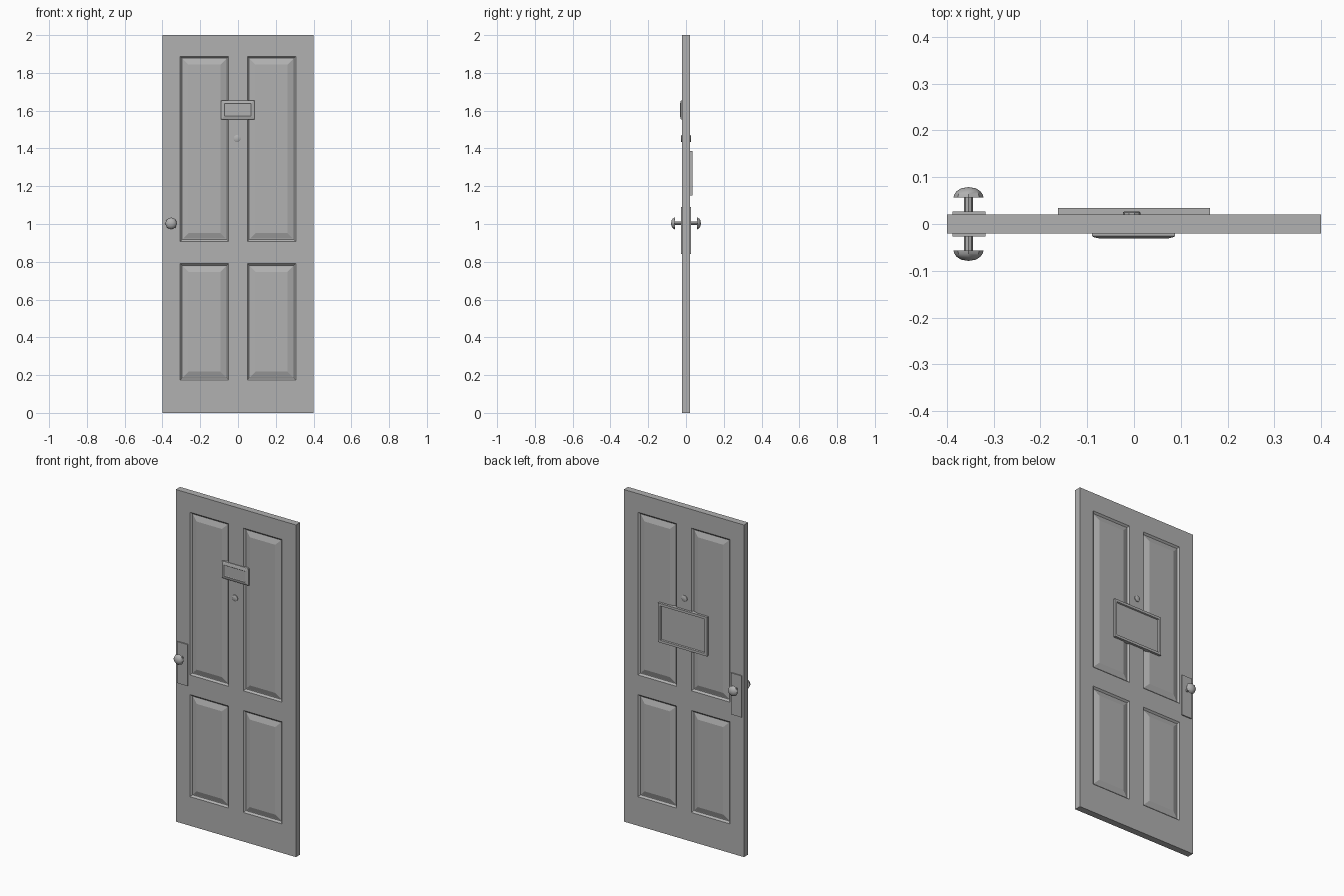
import bpy, bmesh, math
from mathutils import Vector

if "Cube" in bpy.data.objects:
    bpy.data.objects.remove(bpy.data.objects["Cube"])

grey = bpy.data.materials.new("dark_grey")
grey.diffuse_color = (0.44, 0.44, 0.44, 1)
grey.use_nodes = True
grey.node_tree.nodes["Principled BSDF"].inputs["Base Color"].default_value = grey.diffuse_color


def make_object(name, bm, smooth=False, mirror=False):
    bmesh.ops.remove_doubles(bm, verts=bm.verts, dist=1e-5)
    bmesh.ops.recalc_face_normals(bm, faces=bm.faces)
    me = bpy.data.meshes.new(name)
    bm.to_mesh(me)
    bm.free()
    me.materials.append(grey)
    ob = bpy.data.objects.new(name, me)
    bpy.context.collection.objects.link(ob)
    if mirror:
        ob.modifiers.new("front_and_back", 'MIRROR').use_axis = (False, True, False)
    if smooth:
        bpy.ops.object.select_all(action='DESELECT')
        ob.select_set(True)
        bpy.context.view_layer.objects.active = ob
        bpy.ops.object.shade_smooth_by_angle(angle=math.radians(35))
    return ob


def plate(name, x0, x1, z0, z1, rings, **kw):
    """Rectangular plate from nested rings of (inset, y)."""
    bm = bmesh.new()
    loops = []
    for d, y in rings:
        loops.append([bm.verts.new(p) for p in (
            (x0 + d, y, z0 + d), (x1 - d, y, z0 + d),
            (x1 - d, y, z1 - d), (x0 + d, y, z1 - d))])
    for a, b in zip(loops, loops[1:]):
        for i in range(4):
            j = (i + 1) % 4
            bm.faces.new((a[i], a[j], b[j], b[i]))
    bm.faces.new(loops[0])
    bm.faces.new(loops[-1])
    return make_object(name, bm, **kw)


def lathe(name, x, z, profile, sides, **kw):
    """Turn a (radius, y) profile about the y direction."""
    bm = bmesh.new()
    pts = [bm.verts.new((x + r, y, z)) for r, y in profile]
    edges = [bm.edges.new(e) for e in zip(pts, pts[1:])]
    bmesh.ops.spin(bm, geom=pts + edges, cent=(x, 0, z), axis=(0, 1, 0),
                   angle=math.tau, steps=sides, use_duplicate=False)
    return make_object(name, bm, **kw)


# Door slab: half thickness, four sunken panels with raised fields, mirrored to the back
xs = [-0.4, -0.306, -0.049, 0.049, 0.306, 0.4]
zs = [0, 0.175, 0.79, 0.908, 1.888, 2.0]
bm = bmesh.new()
grid = [[bm.verts.new((x, -0.02, z)) for x in xs] for z in zs]
panels = []
for r in range(5):
    for c in range(5):
        f = bm.faces.new((grid[r][c], grid[r][c + 1], grid[r + 1][c + 1], grid[r + 1][c]))
        if r in (1, 3) and c in (1, 3):
            panels.append(f)
rim = [e for e in bm.edges if e.is_boundary]
for thickness, depth in ((0.010, -0.010), (0.004, 0.0), (0.030, 0.0103)):
    bm.normal_update()
    bmesh.ops.inset_individual(bm, faces=panels, thickness=thickness, depth=depth,
                               use_even_offset=True)
side = bmesh.ops.extrude_edge_only(bm, edges=rim)["geom"]
bmesh.ops.translate(bm, verts=[v for v in side if isinstance(v, bmesh.types.BMVert)],
                    vec=Vector((0, 0.02, 0)))
make_object("door_panel", bm, mirror=True)

# Knobs with stems and backplates on both sides
plate("knob_backplate", -0.388, -0.318, 0.84, 1.09,
      [(0, -0.019), (0, -0.0265)], mirror=True)
lathe("door_knob", -0.354, 1.003,
      [(0, -0.02), (0.0095, -0.02), (0.0095, -0.057), (0.032, -0.057), (0.0305, -0.063),
       (0.0255, -0.070), (0.016, -0.0762), (0, -0.079)], 8, smooth=True, mirror=True)

# Peephole discs
lathe("peephole", -0.005, 1.452,
      [(0, -0.019), (0.019, -0.019), (0.019, -0.0245), (0.015, -0.027), (0, -0.027)],
      10, smooth=True, mirror=True)

# Front number plate
plate("front_plate", -0.09, 0.088, 1.553, 1.655,
      [(0, -0.010), (0, -0.0255), (0.003, -0.028), (0.018, -0.0315), (0.021, -0.0295)])

# Framed board on the back
plate("back_board", -0.163, 0.163, 1.15, 1.386,
      [(0, 0.010), (0, 0.034), (0.015, 0.034), (0.018, 0.027)])
